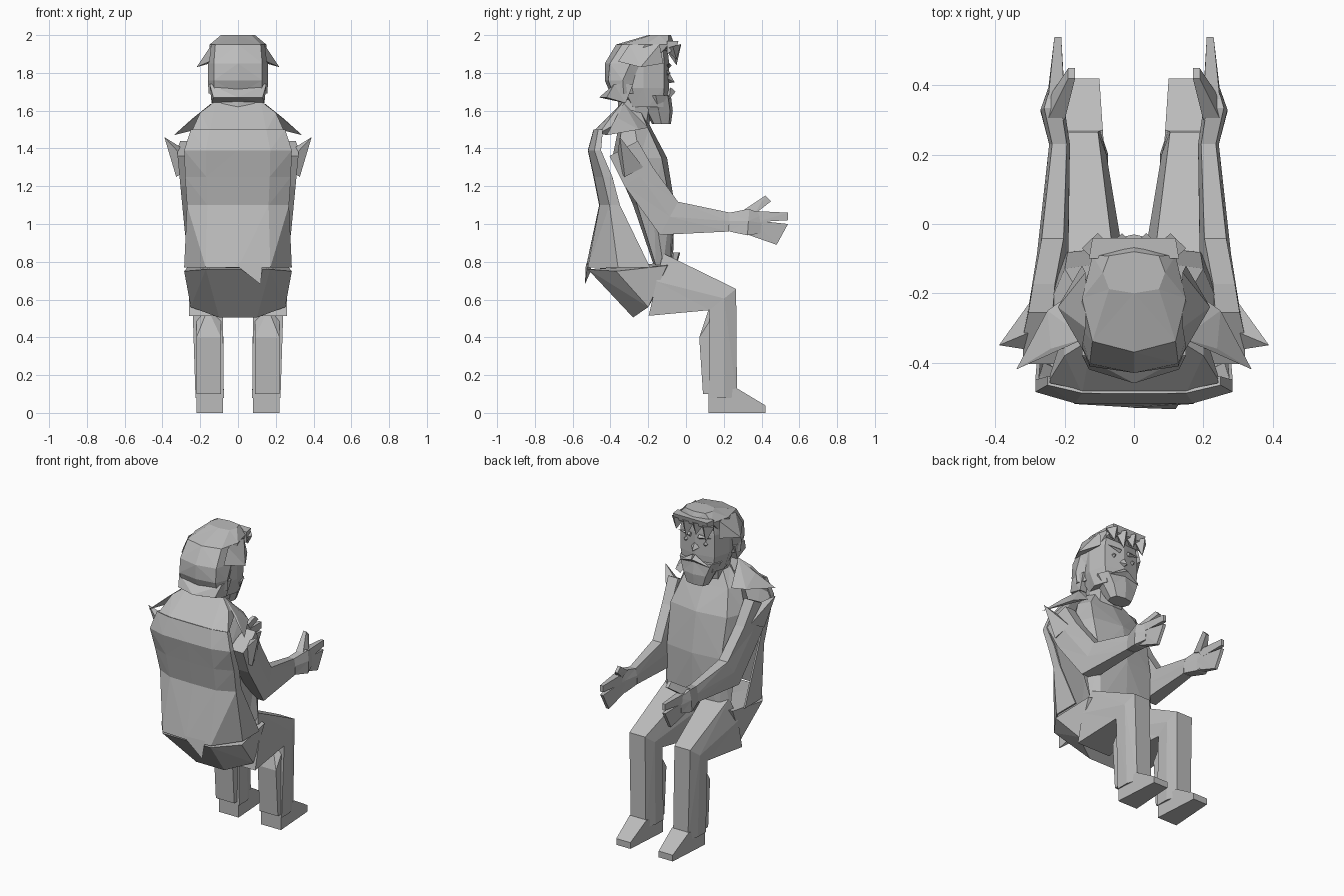
import bpy
import bmesh
from math import sin, cos, pi
from mathutils import Vector

cube = bpy.data.objects.get("Cube")
if cube:
    bpy.data.objects.remove(cube)

grey = bpy.data.materials.new("plain grey")
grey.use_nodes = True
grey.diffuse_color = (0.5, 0.5, 0.5, 1)
grey.node_tree.nodes["Principled BSDF"].inputs["Base Color"].default_value = grey.diffuse_color


def finish(name, bm):
    bmesh.ops.recalc_face_normals(bm, faces=bm.faces[:])
    mesh = bpy.data.meshes.new(name)
    bm.to_mesh(mesh)
    bm.free()
    mesh.materials.append(grey)
    obj = bpy.data.objects.new(name, mesh)
    bpy.context.collection.objects.link(obj)
    return obj


def mirrored(points, side):
    return [Vector((x * side, y, z)) for x, y, z in points]


def both(points):
    return mirrored(points, 1) + mirrored(points, -1)


def hull(name, points):
    """Faceted solid wrapped around a few corner points."""
    bm = bmesh.new()
    verts = [bm.verts.new(point) for point in points]
    result = bmesh.ops.convex_hull(bm, input=verts)
    loose = {item for item in result["geom_interior"] + result["geom_unused"]
             if isinstance(item, bmesh.types.BMVert)}
    bmesh.ops.delete(bm, geom=list(loose), context="VERTS")
    return finish(name, bm)


def loft(name, rings, closed=True):
    """Skin over rings; closed rings get end caps, open ones make a sheet."""
    bm = bmesh.new()
    rows = [[bm.verts.new(point) for point in ring] for ring in rings]
    count = len(rows[0])
    for low, high in zip(rows, rows[1:]):
        for i in range(count if closed else count - 1):
            j = (i + 1) % count
            bm.faces.new((low[i], low[j], high[j], high[i]))
    if closed:
        bm.faces.new(rows[0])
        bm.faces.new(rows[-1])
    bmesh.ops.triangulate(bm, faces=[f for f in bm.faces if len(f.verts) == 4])
    return finish(name, bm)


# Outlines as sideways and forward factors
BODY = [(0, 1), (.8, .8), (1, 0), (.8, -.8), (0, -1), (-.8, -.8), (-1, 0), (-.8, .8)]
SHEET = [(-1, 0), (-1, .5), (-.6, .97), (0, 1), (.6, .97), (1, .5), (1, 0)]
LIMB = [(-1, -1), (1, -1), (1, .1), (.7, 1), (-.7, 1), (-1, .1)]


def outline(shape, z, half, centre, reach):
    return [(half * u, centre + reach * v, z) for u, v in shape]


def stack(name, levels):
    """Eight-sided solid from levels of height, half width, rear and front."""
    return loft(name, [outline(BODY, z, half, (rear + front) / 2, (front - rear) / 2)
                       for z, half, rear, front in levels])


def limb(name, joints, side):
    """Mitred limb through joints, each with its half width and half depth."""
    centres = mirrored([joint[0] for joint in joints], side)
    across = Vector((1, 0, 0))
    rings = []
    for i, (_, width, depth) in enumerate(joints):
        before, here, after = centres[max(i - 1, 0)], centres[i], centres[min(i + 1, len(centres) - 1)]
        along = (here - before).normalized() + (after - here).normalized()
        ahead = across.cross(along).normalized()
        rings.append([here + across * u * width + ahead * v * depth for u, v in LIMB])
    return loft(name, rings)


def spike(name, base, tip, radius, side=1, sides=4):
    """Pointed wedge from a base centre to a tip."""
    base, tip = mirrored([base, tip], side)
    turn = (tip - base).to_track_quat("Z", "Y")
    ring = [base + turn @ Vector((cos(a), sin(a), 0)) * radius
            for a in (2 * pi * i / sides for i in range(sides))]
    return hull(name, ring + [tip])


# Jacket: curved open sheet behind the torso
jacket = loft("jacket_back", [
    outline(SHEET, z, half, edge, rear - edge) for z, half, rear, edge in (
        (.77, .285, -.53, -.19), (1.1, .27, -.46, -.35), (1.25, .28, -.49, -.39),
        (1.39, .285, -.52, -.45), (1.5, .25, -.49, -.44))], closed=False)
jacket.modifiers.new("cloth", "SOLIDIFY").thickness = 0.01
hull("jacket_tail", [(-.02, -.53, .79), (.13, -.52, .79), (.12, -.535, .68), (.06, -.5, .76)])
hull("jacket_yoke", both([(.12, -.33, 1.65), (.2, -.38, 1.59), (.25, -.46, 1.48),
                          (.15, -.49, 1.49), (.2, -.3, 1.57), (.2, -.42, 1.47)]))

# Shirt, neck and seat
stack("shirt_torso", [(.78, .23, -.17, -.07), (1.1, .24, -.28, -.06), (1.35, .25, -.39, -.1),
                      (1.5, .2, -.36, -.18), (1.6, .11, -.35, -.23)])
stack("neck", [(1.5, .1, -.36, -.2), (1.66, .11, -.36, -.17)])
stack("belt_buckle", [(.78, .04, -.1, -.05), (.85, .04, -.1, -.03)])
hull("hips", both([(.285, -.37, .75), (.17, -.52, .76), (.1, -.28, .505),
                   (.25, -.2, .56), (.26, -.1, .78), (.05, -.06, .8)]))

for side, tag in ((1, "left_"), (-1, "right_")):
    # Bent leg, calf and foot
    limb(tag + "leg", [((.14, -.16, .68), .12, .17), ((.16, .195, .6), .08, .09),
                       ((.15, .195, .08), .075, .075)], side)
    hull(tag + "calf", mirrored([(.16, .12, .55)] + [
        (x, y, z) for x in (.09, .22)
        for y, z in ((.16, .54), (.07, .4), (.09, .1), (.17, .1))], side))
    hull(tag + "foot", mirrored([(.15 + lean * width, y, z) for lean in (-1, 1) for width, y, z in (
        (.07, .12, 0), (.07, .12, .1), (.06, .27, .13), (.05, .42, .04), (.05, .42, 0))], side))

    # Jacket shoulder and pointed sleeve top
    hull(tag + "shoulder_flap", mirrored([(.14, -.33, 1.64), (.24, -.36, 1.56), (.34, -.42, 1.47),
                                          (.25, -.25, 1.5), (.18, -.2, 1.51)], side))
    spike(tag + "sleeve_point", (.27, -.3, 1.3), (.39, -.35, 1.46), .08, side)

    # Arm reaching ahead from the elbow
    limb(tag + "sleeve", [((.27, -.33, 1.4), .05, .085), ((.26, -.25, 1.25), .045, .09),
                          ((.235, -.09, 1.03), .045, .1), ((.215, .23, 1.01), .03, .05)], side)
    limb(tag + "palm", [((.215, .23, 1.01), .03, .05), ((.235, .33, 1.01), .035, .07),
                        ((.225, .4, 1), .02, .05)], side)

    # Flat finger wedges: wide at the palm, blunt at the tip
    wedges = {
        "thumb": (((.3, 1.07), (.36, 1.05)), (.18, (.42, 1.15), (.45, 1.12))),
        "pointing_finger": (((.34, 1.07), (.37, 1.01)), (.22, (.54, 1.06), (.54, 1.02))),
        "lower_fingers": (((.36, 1.02), (.28, .96)), (.22, (.54, 1), (.48, .89)))}
    for finger, (root, (tip_x, *tip)) in wedges.items():
        corners = [(x, y, z) for x in (.2, .25) for y, z in root]
        corners += [(tip_x + lean, y, z) for lean in (-.01, .01) for y, z in tip]
        hull(tag + finger, mirrored(corners, side))

    # Hair over the ear, brow and eye
    hull(tag + "side_hair", mirrored([(.15, -.36, 1.86), (.22, -.24, 1.83), (.15, -.12, 1.85),
                                      (.14, -.14, 1.95), (.14, -.3, 1.95)], side))
    spike(tag + "brow", (.03, -.09, 1.84), (.12, -.09, 1.85), .015, side)
    spike(tag + "eye", (.07, -.1, 1.8), (.07, -.08, 1.8), .015, side)
    spike(tag + "moustache", (0, -.08, 1.7), (.11, -.09, 1.66), .025, side)

# Head with a smooth fall of hair down to the nape
stack("face", [(1.62, .13, -.3, -.1), (1.72, .15, -.36, -.09),
               (1.86, .15, -.36, -.09), (1.95, .13, -.3, -.1)])
stack("hair", [(1.69, .155, -.4, -.26), (1.76, .16, -.43, -.24), (1.85, .16, -.43, -.16),
               (1.95, .15, -.37, -.06), (2, .09, -.2, -.08)])
hull("nape_hair", both([(.15, -.38, 1.74), (.13, -.42, 1.67), (.14, -.32, 1.64), (.15, -.28, 1.74)])
     + [Vector((0, -.46, 1.67))])
hull("fringe", both([(.13, -.1, 1.97), (.12, -.04, 1.97), (.12, -.05, 1.93), (.13, -.1, 1.9)]))
for i in range(4):
    x = (i - 1.5) * .07
    spike(f"fringe_tuft_{i + 1}", (x, -.07, 1.94), (x, -.05, 1.84 + .03 * (i % 2)), .045)

# Nose and beard
spike("nose", (0, -.1, 1.77), (0, -.06, 1.75), .03)
stack("beard", [(1.53, .07, -.18, -.08), (1.6, .1, -.22, -.07), (1.68, .14, -.24, -.08)])
